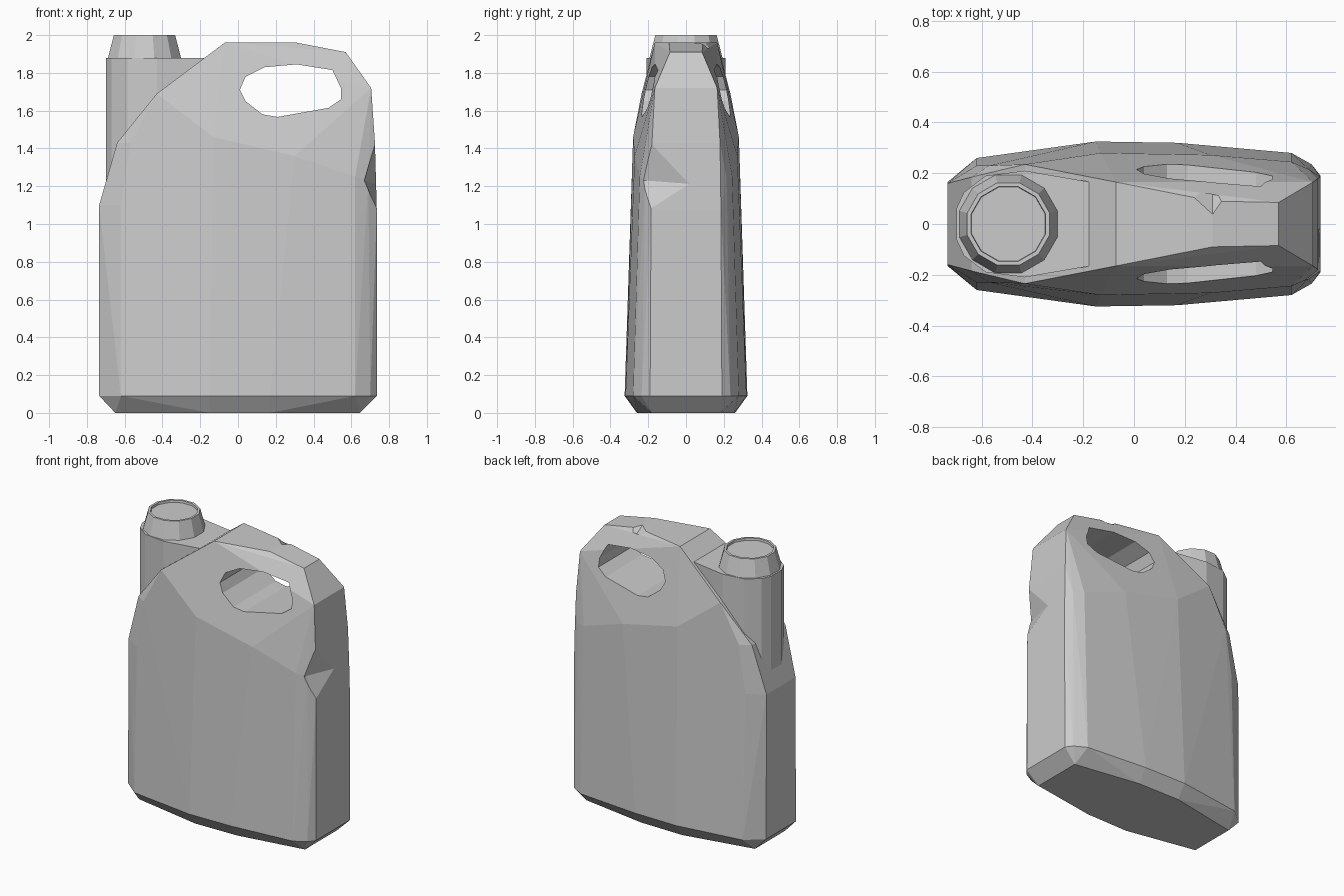
import bpy, bmesh, math

cube = bpy.data.objects.get("Cube")
if cube:
    bpy.data.objects.remove(cube, do_unlink=True)

GREY = (0.6, 0.6, 0.6, 1.0)
mat = bpy.data.materials.new("grey plastic")
mat.use_nodes = True
mat.diffuse_color = GREY
mat.node_tree.nodes["Principled BSDF"].inputs["Base Color"].default_value = GREY


def finish(bm, name):
    bmesh.ops.recalc_face_normals(bm, faces=bm.faces)
    mesh = bpy.data.meshes.new(name)
    bm.to_mesh(mesh)
    bm.free()
    mesh.materials.append(mat)
    ob = bpy.data.objects.new(name, mesh)
    bpy.context.collection.objects.link(ob)
    return ob


def hull(name, points):
    """Faceted solid wrapped around the points."""
    bm = bmesh.new()
    for p in points:
        bm.verts.new(p)
    bmesh.ops.convex_hull(bm, input=bm.verts)
    loose = [v for v in bm.verts if not v.link_faces]
    bmesh.ops.delete(bm, geom=loose, context='VERTS')
    bmesh.ops.dissolve_limit(bm, angle_limit=0.01, verts=bm.verts, edges=bm.edges)
    return finish(bm, name)


def mirror_y(points):
    return [(x, s * y, z) for x, y, z in points for s in (-1, 1)]


def cut(target, cutter):
    mod = target.modifiers.new("cut", 'BOOLEAN')
    mod.operation = 'DIFFERENCE'
    mod.solver = 'EXACT'
    mod.object = cutter
    bpy.context.view_layer.objects.active = target
    bpy.ops.object.modifier_apply(modifier=mod.name)
    bpy.data.objects.remove(cutter, do_unlink=True)


# Body: chamfered foot, bulging sides, shoulder line and narrow top rim
foot = [(-.65, .165, 0), (-.15, .26, 0), (.17, .255, 0), (.645, .18, 0)]
base = [(-.735, .165, .09), (-.62, .26, .09), (-.15, .325, .09), (.17, .32, .09),
        (.62, .28, .09), (.70, .235, .09), (.735, .19, .09)]
shoulder = [(-.735, .16, 1.1), (-.62, .23, 1.1), (-.57, .23, 1.43),
            (-.13, .28, 1.46), (.3, .272, 1.36), (.62, .245, 1.25),
            (.69, .215, 1.24), (.735, .185, 1.07)]
rim = [(-.64, .185, 1.43), (-.43, .235, 1.69), (-.07, .165, 1.96),
       (.31, .09, 1.96), (.57, .085, 1.91), (.705, .165, 1.72), (.725, .18, 1.43)]
body = hull("jug_body", mirror_y(foot + base + shoulder + rim))

# Handle opening
opening = [(.01, 1.71), (.04, 1.65), (.13, 1.58), (.21, 1.567), (.48, 1.615),
           (.545, 1.66), (.545, 1.72), (.5, 1.815), (.31, 1.845), (.14, 1.83), (.04, 1.78)]
cut(body, hull("opening_cutter", mirror_y([(x, .6, z) for x, z in opening])))

# Dent in the front corner, and small nicks at the handle
cut(body, hull("dent_cutter", [(.67, -.21, 1.23), (.74, -.2, 1.06), (.74, .05, 1.21),
                               (.735, -.18, 1.46), (.85, -.35, 1.23), (.66, -.35, 1.24)]))
cut(body, hull("top_nick_cutter", [(.2, .13, 1.965), (.31, .03, 1.965), (.37, .1, 1.965),
                                   (.31, .12, 1.91)]))
cut(body, hull("opening_nick_cutter", [(.19, -.4, 1.58), (.4, -.4, 1.61), (.215, -.4, 1.54),
                                       (.22, -.19, 1.58), (.3, -.2, 1.61)]))

# Neck column with its bridge to the handle
column = [(-.70, .06), (-.67, .125), (-.585, .19), (-.43, .21), (-.17, .165), (-.09, .155)]
hull("neck_column", mirror_y([(x, y, z) for x, y in column[:5] for z in (1.15, 1.88)]))

# Spout: tapered twelve-sided ring with a shallow recessed top
bm = bmesh.new()
rings = []
for radius, z in [(.2, 1.87), (.2, 1.88), (.168, 2.0), (.152, 2.0), (.15, 1.985)]:
    rings.append([bm.verts.new((-.495 + radius * math.cos(a), radius * math.sin(a), z))
                  for a in [math.tau * (i + .5) / 12 for i in range(12)]])
for low, high in zip(rings, rings[1:]):
    for i in range(12):
        j = (i + 1) % 12
        bm.faces.new((low[i], low[j], high[j], high[i]))
bm.faces.new(rings[0][::-1])
bm.faces.new(rings[-1])
finish(bm, "spout")
